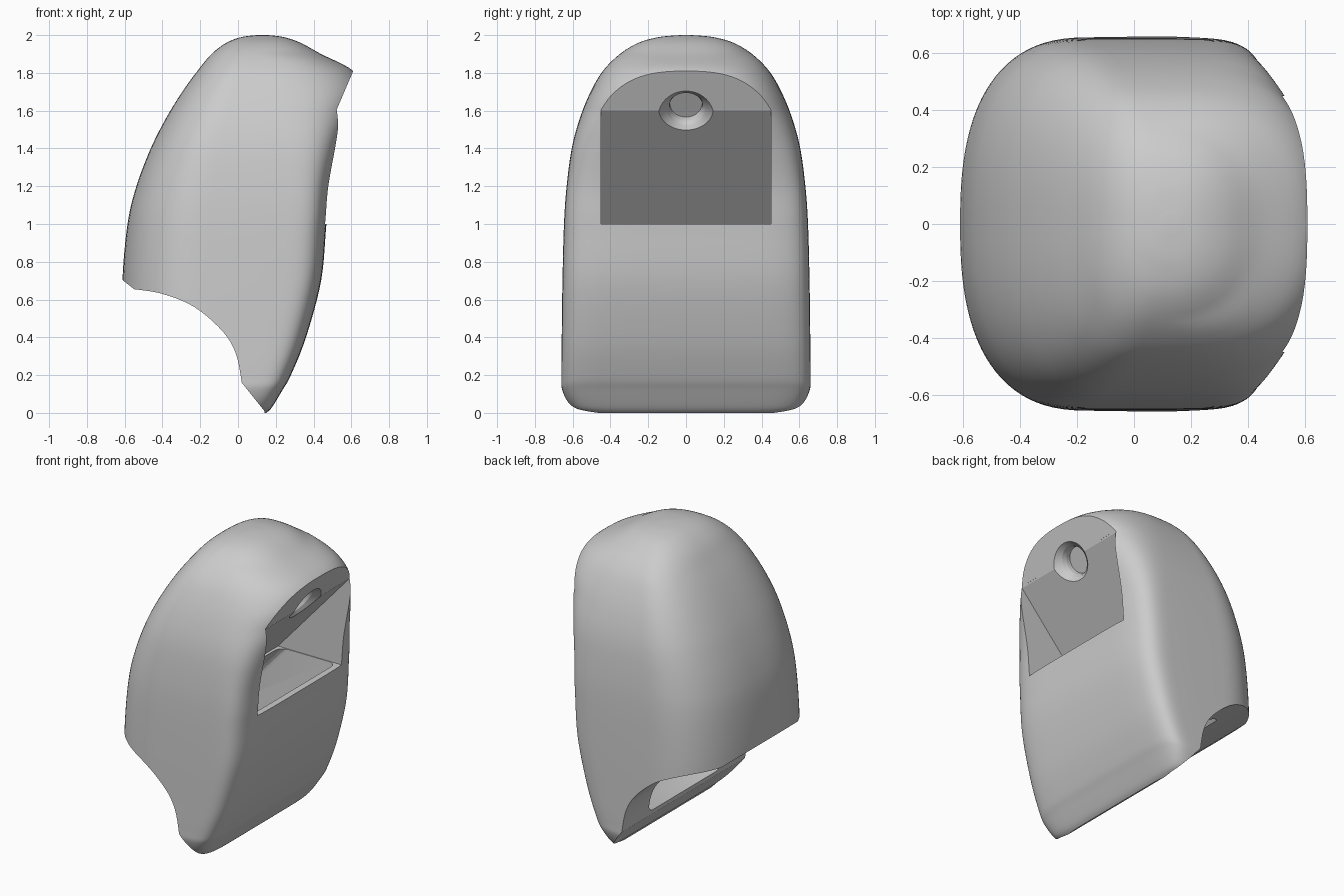
import bpy, bmesh
from math import sin, cos, pi
from mathutils import Vector

cube = bpy.data.objects.get("Cube")
if cube:
    bpy.data.objects.remove(cube, do_unlink=True)

grey = bpy.data.materials.new("plain_grey")
grey.use_nodes = True
grey.diffuse_color = (0.6, 0.6, 0.6, 1)
grey.node_tree.nodes["Principled BSDF"].inputs["Base Color"].default_value = (0.6, 0.6, 0.6, 1)

# Body stations from the top down: height, left edge, right edge, half width
STATIONS = [Vector(r) for r in (
    (2.0, .10, .16, .03), (1.99, .02, .24, .14), (1.96, -.06, .33, .25),
    (1.90, -.14, .44, .35), (1.81, -.215, .61, .44), (1.70, -.295, .66, .505),
    (1.56, -.381, .607, .562), (1.4, -.462, .541, .605),
    (1.2, -.538, .489, .632), (1.0, -.585, .468, .646), (.7, -.612, .44, .654),
    (.4, -.61, .36, .658), (.2, -.61, .28, .66), (.12, -.61, .235, .655),
    (.03, -.61, .18, .61), (0, -.61, .15, .54))]


def spline(points, steps):
    """Smooth curve through points of any dimension."""
    out = []
    last = len(points) - 1
    for i in range(last):
        a, b, c, d = (points[min(max(k, 0), last)] for k in range(i - 1, i + 3))
        for s in range(steps):
            t = s / steps
            out.append(b + (c - a) * (t / 2) + (a * 2 - b * 5 + c * 4 - d) * (t * t / 2)
                       + (b * 3 - a - c * 3 + d) * (t ** 3 / 2))
    return out + [points[-1]]


def ease(value, start, end):
    t = min(max((value - start) / (end - start), 0), 1)
    return t * t * (3 - 2 * t)


def ring(station, quarter=24):
    """Horizontal section: soft back corners, tighter corners on the right."""
    z, xl, xr, w = station
    cl = min(.13 + .475 * xl, .13)
    cr = max(cl, min(.13, xr - .35))
    sharp = 4 - 1.5 * ease(z, 1.35, 1.85) + 2 * ease(z, 1.6, 1.0) + 3 * max(1 - z, 0) ** 2
    soft = 2.5
    half = []
    for i in range(quarter + 1):
        a = pi / 2 * i / quarter
        half.append((cr + (xr - cr) * abs(cos(a)) ** (2 / sharp), w * sin(a) ** (2 / sharp)))
    for i in range(quarter + 1):
        a = pi / 2 * (1 - i / quarter)
        half.append((cl - (cl - xl) * abs(cos(a)) ** (2 / soft), w * sin(a) ** (2 / soft)))
    full = half + [(x, -y) for x, y in reversed(half[1:-1])]
    return [(x, y, z) for x, y in full]


def finish(name, bm):
    bmesh.ops.remove_doubles(bm, verts=bm.verts, dist=.0002)
    bmesh.ops.recalc_face_normals(bm, faces=bm.faces)
    mesh = bpy.data.meshes.new(name)
    bm.to_mesh(mesh)
    bm.free()
    obj = bpy.data.objects.new(name, mesh)
    bpy.context.collection.objects.link(obj)
    mesh.materials.append(grey)
    return obj


def prism(name, profile, half_width, rounding=0):
    """Side profile extruded across the width, with optional rounded rims."""
    bm = bmesh.new()
    face = bm.faces.new([bm.verts.new((x, -half_width, z)) for x, z in profile])
    new = bmesh.ops.extrude_face_region(bm, geom=[face])["geom"]
    bmesh.ops.translate(bm, vec=(0, 2 * half_width, 0),
                        verts=[v for v in new if isinstance(v, bmesh.types.BMVert)])
    if rounding:
        rims = [e for e in bm.edges if abs(e.verts[0].co.y - e.verts[1].co.y) < .001]
        bmesh.ops.bevel(bm, geom=rims, offset=rounding, segments=4, profile=.5,
                        affect="EDGES", clamp_overlap=True)
    return finish(name, bm)


# Lofted body
bm = bmesh.new()
loops = [[bm.verts.new(p) for p in ring(s)] for s in spline(STATIONS, 6)]
for upper, lower in zip(loops, loops[1:]):
    for i in range(len(upper)):
        j = (i + 1) % len(upper)
        bm.faces.new((upper[i], upper[j], lower[j], lower[i]))
bm.faces.new(loops[0])
bm.faces.new(loops[-1])
body = finish("body", bm)

# Concave underside
arc = spline([Vector(p) for p in ((-.55, .655), (-.4, .63), (-.23, .56), (-.08, .43),
                                  (-.01, .31), (.02, .16))], 5)
underside = prism("underside_cutter", [(-.9, 1.0), (-.62, .71)] + [tuple(p) for p in arc]
                  + [(.14, .01), (.14, -.2), (-.9, -.2)], 1)

# Slanted face under the hood
hood = prism("hood_cutter", [(.52, 1.6), (.61, 1.81), (.75, 2.14), (1.3, 2.14), (1.3, 1.6)], 1)

# Wedge-shaped opening on the right
opening = prism("opening_cutter", [(.52, 1.6), (-.015, 1.0), (.9, 1.0), (.9, 1.61), (.524, 1.61)], .45)

# Sloping duct from the underside up into the opening, narrowing downwards
inner = spline([Vector(p) for p in ((.03, .19), (.2, .29), (.31, .5), (.39, .75), (.43, 1.05))], 4)
duct = prism("duct_cutter", [(.05, 1.05), (-.4, .545), (-.3, .2)] + [tuple(p) for p in inner],
             .445, .05)
for vert in duct.data.vertices:
    vert.co.y *= .82 + .18 * min(vert.co.z, 1)

# Countersunk recess in the hood face
bm = bmesh.new()
rings = []
for depth, radius in ((.1, .085), (.07, .088), (.045, .1), (.02, .128), (0, .148), (-.03, .165)):
    centre = Vector((.515 - .85 * depth, 0, 1.585 + .53 * depth))
    rings.append([bm.verts.new(centre + Vector((.53 * cos(a), 0, .85 * cos(a))) * radius
                               + Vector((0, radius * sin(a), 0)))
                  for a in (2 * pi * k / 40 for k in range(40))])
for a, b in zip(rings, rings[1:]):
    for i in range(40):
        j = (i + 1) % 40
        bm.faces.new((a[i], a[j], b[j], b[i]))
bm.faces.new(rings[0])
bm.faces.new(rings[-1])
recess = finish("recess_cutter", bm)

# Apply the cuts and remove the cutters
bpy.context.view_layer.objects.active = body
for cutter in (underside, hood, opening, duct, recess):
    cutter.hide_render = True
    mod = body.modifiers.new(cutter.name, "BOOLEAN")
    mod.operation = "DIFFERENCE"
    mod.solver = "EXACT"
    mod.object = cutter
    bpy.ops.object.modifier_apply(modifier=mod.name)
    bpy.data.objects.remove(cutter, do_unlink=True)

bpy.ops.object.select_all(action="DESELECT")
body.select_set(True)
bpy.ops.object.shade_smooth_by_angle(angle=.31)
